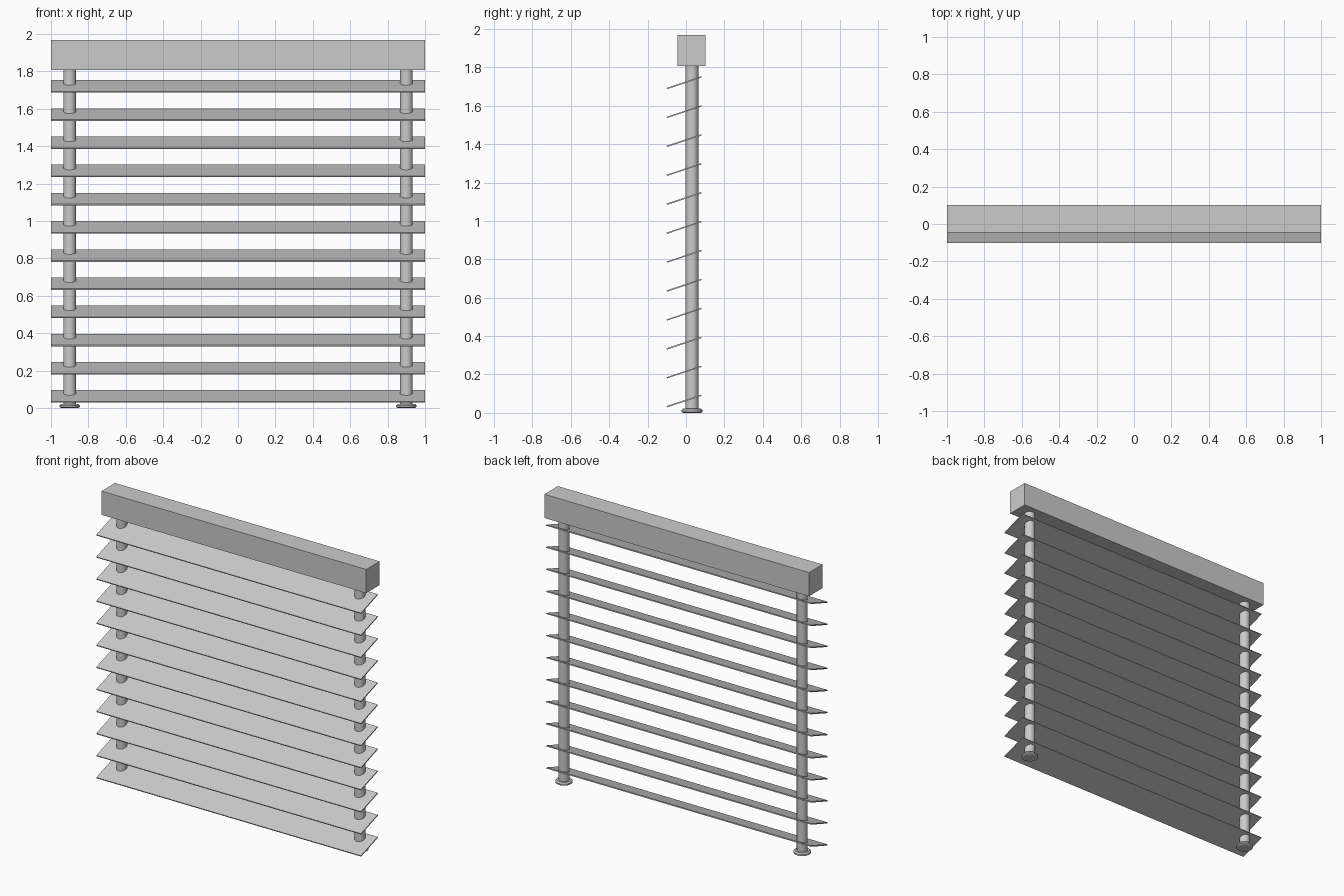
import bpy, bmesh, math
from mathutils import Matrix

cube = bpy.data.objects.get("Cube")
if cube:
    bpy.data.objects.remove(cube, do_unlink=True)

grey = bpy.data.materials.new("light_grey")
grey.use_nodes = True
colour = (0.6, 0.6, 0.6, 1)
grey.diffuse_color = colour
grey.node_tree.nodes["Principled BSDF"].inputs["Base Color"].default_value = colour


def add_object(name, bm):
    bmesh.ops.recalc_face_normals(bm, faces=bm.faces)
    mesh = bpy.data.meshes.new(name)
    bm.to_mesh(mesh)
    bm.free()
    mesh.materials.append(grey)
    obj = bpy.data.objects.new(name, mesh)
    bpy.context.collection.objects.link(obj)
    return obj


def box(name, size, centre, tilt=0):
    bm = bmesh.new()
    bmesh.ops.create_cube(bm, size=1)
    bm.transform(Matrix.Translation(centre) @ Matrix.Rotation(tilt, 4, "X")
                 @ Matrix.Diagonal((*size, 1)))
    return add_object(name, bm)


def turned(name, profile, x, y, sides=32):
    """Solid of revolution from (radius, height) pairs, capped at both ends."""
    bm = bmesh.new()
    rings = []
    for r, z in profile:
        angles = [2 * math.pi * i / sides for i in range(sides)]
        rings.append([bm.verts.new((x + r * math.cos(a), y + r * math.sin(a), z))
                      for a in angles])
    for low, high in zip(rings, rings[1:]):
        for i in range(sides):
            j = (i + 1) % sides
            bm.faces.new((low[i], low[j], high[j], high[i]))
    bm.faces.new(rings[0])
    bm.faces.new(rings[-1])
    obj = add_object(name, bm)
    bpy.ops.object.select_all(action="DESELECT")
    obj.select_set(True)
    bpy.context.view_layer.objects.active = obj
    bpy.ops.object.shade_smooth_by_angle(angle=math.radians(30))


# Head rail
box("head_rail", (2, 0.145, 0.162), (0, 0.028, 1.888))

# Tilted slats
for i in range(12):
    box(f"slat_{i + 1}", (2, 0.19, 0.007), (0, -0.01, 0.062 + 0.1507 * i),
        math.radians(18.5))

# Posts with flared feet
for side, x in (("left", 0.9), ("right", -0.9)):
    turned(f"{side}_post", [(0.034, 0.015), (0.034, 1.815)], x, 0.031)
    turned(f"{side}_foot", [(0.046, 0), (0.054, 0.005), (0.054, 0.014),
                            (0.046, 0.022)], x, 0.031)
